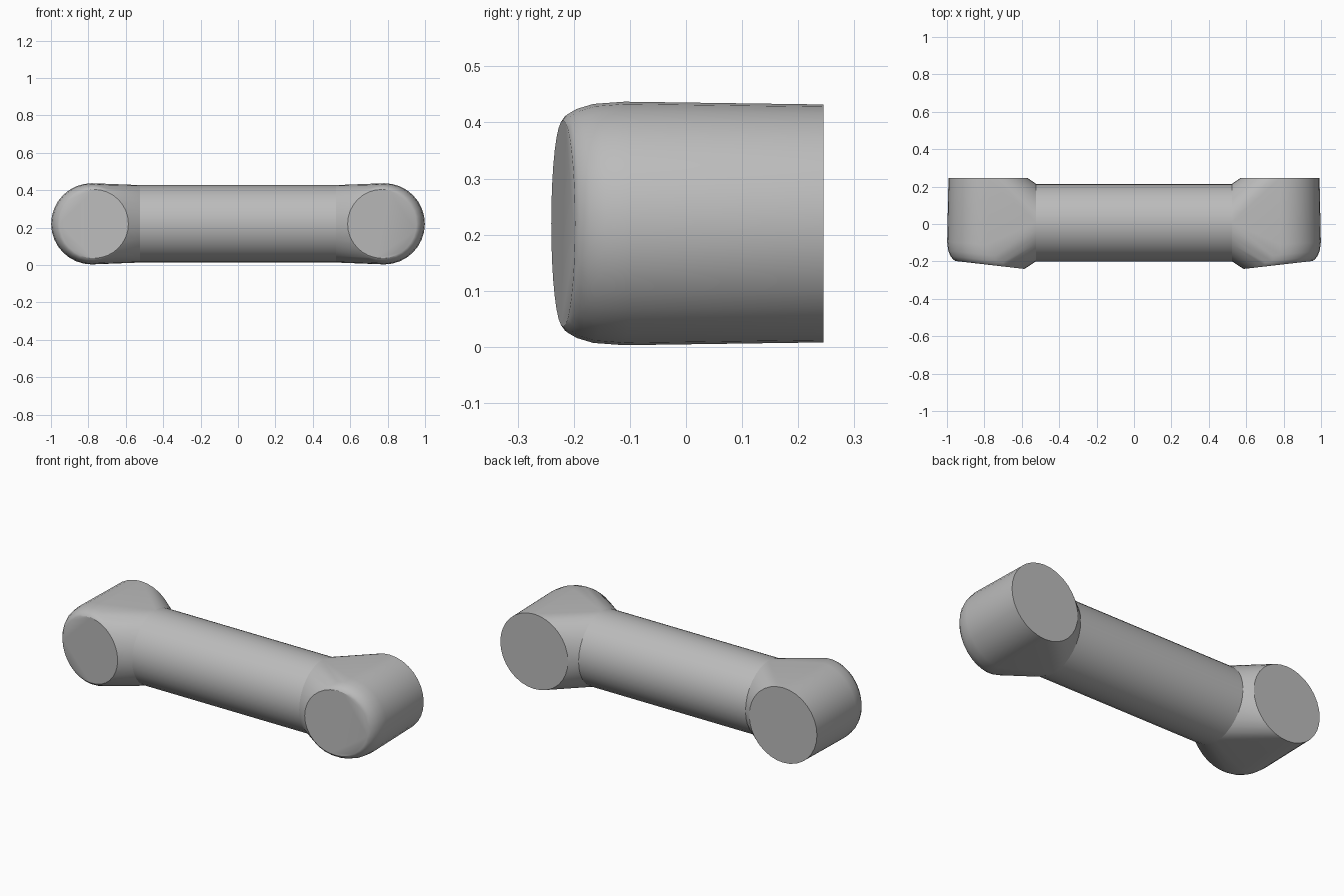
import bpy
import bmesh
from math import cos, sin, tau, radians
from mathutils import Vector

cube = bpy.data.objects.get("Cube")
if cube:
    bpy.data.objects.remove(cube, do_unlink=True)

SIDES = 32
MID_Z = 0.22
TUBE_Y, TUBE_R, TUBE_END = 0.0075, 0.207, 0.523

grey = bpy.data.materials.new("plain_grey")
grey.use_nodes = True
grey.diffuse_color = (0.5, 0.5, 0.5, 1)
grey.node_tree.nodes["Principled BSDF"].inputs["Base Color"].default_value = (0.5, 0.5, 0.5, 1)


def finish(bm, name):
    mesh = bpy.data.meshes.new(name)
    bm.to_mesh(mesh)
    bm.free()
    mesh.materials.append(grey)
    obj = bpy.data.objects.new(name, mesh)
    bpy.context.collection.objects.link(obj)
    bpy.ops.object.select_all(action="DESELECT")
    obj.select_set(True)
    bpy.context.view_layer.objects.active = obj
    bpy.ops.object.shade_smooth_by_angle(angle=radians(30))
    return obj


def angles():
    return [tau * i / SIDES for i in range(SIDES)]


def tube_ring(x):
    return [Vector((x, TUBE_Y + TUBE_R * cos(a), MID_Z + TUBE_R * sin(a))) for a in angles()]


def face_ring(x, y, r, tilt):
    """Ring facing the front, leaning back towards the outer side."""
    return [Vector((x + r * cos(a), y + tilt * r * cos(a), MID_Z + r * sin(a))) for a in angles()]


# Straight grip, open where it meets the elbows
bm = bmesh.new()
rings = [[bm.verts.new(p) for p in tube_ring(x)] for x in (-TUBE_END, TUBE_END)]
for i in range(SIDES):
    j = (i + 1) % SIDES
    bm.faces.new((rings[0][i], rings[0][j], rings[1][j], rings[1][i]))
bmesh.ops.recalc_face_normals(bm, faces=bm.faces)
finish(bm, "grip_tube")

# Elbow: skin over the tube end, the flat back foot and the rounded, tilted front
profile = [  # x centre, y, radius, tilt
    (0.78, 0.245, 0.212, 0),
    (0.782, -0.11, 0.217, 0.06),
    (0.78, -0.165, 0.213, 0.1),
    (0.777, -0.195, 0.204, 0.115),
    (0.773, -0.212, 0.194, 0.115),
    (0.77, -0.219, 0.184, 0.115),
]
for side, label in ((1, "left"), (-1, "right")):
    bm = bmesh.new()
    points = tube_ring(TUBE_END)
    for ring in profile:
        points += face_ring(*ring)
    for p in points:
        bm.verts.new((p.x * side, p.y, p.z))
    hull = bmesh.ops.convex_hull(bm, input=bm.verts)
    spare = {v for v in hull["geom_interior"] + hull["geom_unused"]
             if isinstance(v, bmesh.types.BMVert)}
    bmesh.ops.delete(bm, geom=list(spare), context="VERTS")
    bmesh.ops.dissolve_limit(bm, angle_limit=radians(0.5), verts=bm.verts, edges=bm.edges)
    bmesh.ops.recalc_face_normals(bm, faces=bm.faces)
    # Open the hidden joint with the grip
    joint = [f for f in bm.faces if f.normal.x * side < -0.99]
    bmesh.ops.delete(bm, geom=joint, context="FACES")
    finish(bm, label + "_elbow")
